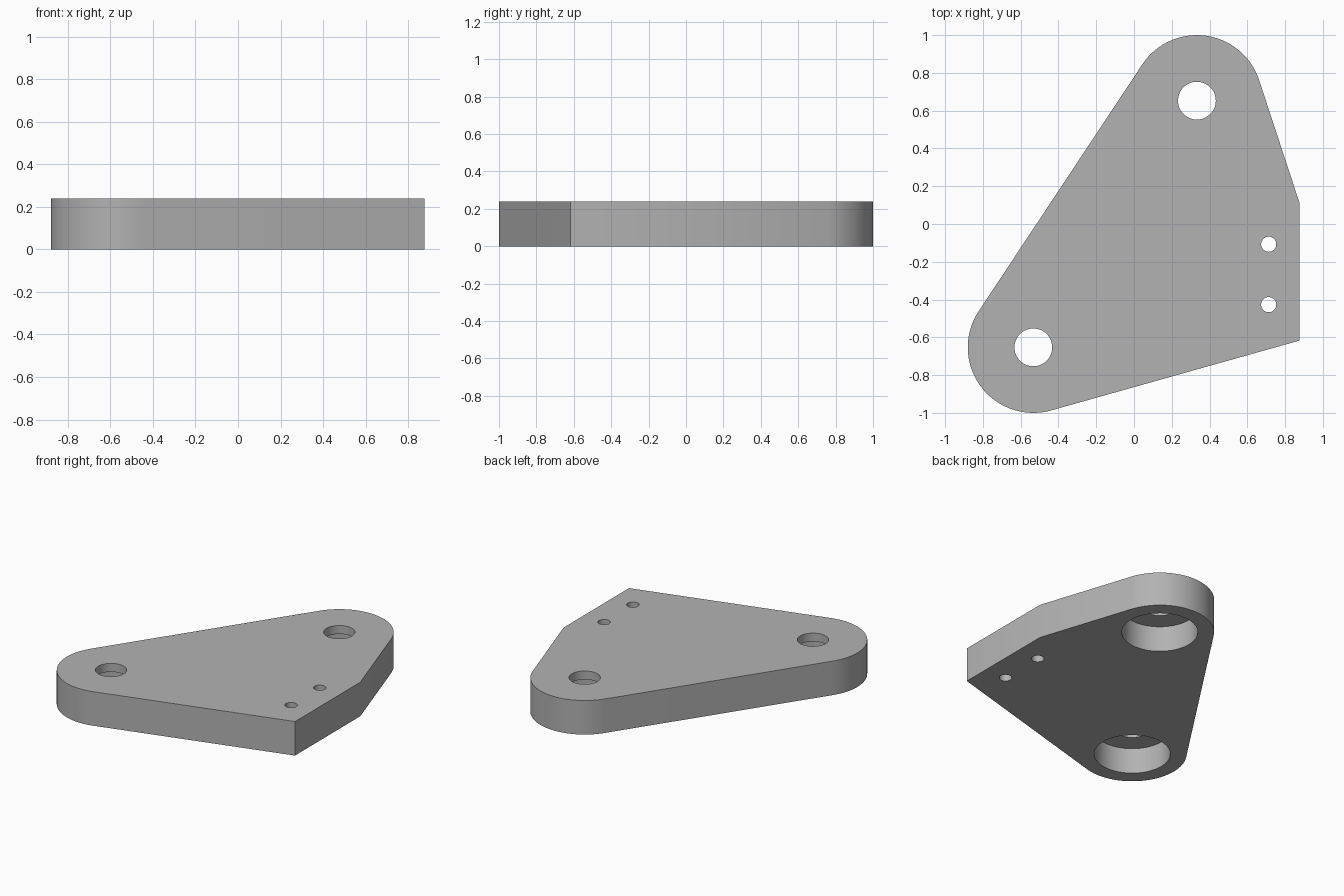
import bpy, bmesh, math
from mathutils import Vector

if "Cube" in bpy.data.objects:
    bpy.data.objects.remove(bpy.data.objects["Cube"])

HEIGHT = 0.24
LOBE_R = 0.347
TOP_LOBE = Vector((0.333, 0.653))
LOW_LOBE = Vector((-0.533, -0.653))
CORNER_LOW = Vector((0.877, -0.617))
CORNER_HIGH = Vector((0.877, 0.11))

grey = bpy.data.materials.new("plain grey")
grey.diffuse_color = (0.45, 0.45, 0.45, 1)
grey.use_nodes = True
grey.node_tree.nodes["Principled BSDF"].inputs["Base Color"].default_value = grey.diffuse_color


def tangent_angle(centre, point, side):
    """Angle on the lobe where the line to an outside point touches it."""
    d = point - centre
    return math.atan2(d.y, d.x) + side * math.acos(LOBE_R / d.length)


def arc(centre, start, end, steps=40):
    end = start + (end - start) % math.tau
    return [centre + LOBE_R * Vector((math.cos(a), math.sin(a)))
            for a in (start + (end - start) * i / steps for i in range(steps + 1))]


def prism(name, outline, z0, z1):
    """Closed solid from a counter-clockwise outline."""
    bm = bmesh.new()
    base = bm.faces.new([bm.verts.new((p.x, p.y, z0)) for p in outline])
    new = bmesh.ops.extrude_face_region(bm, geom=[base], use_keep_orig=True)["geom"]
    bmesh.ops.translate(bm, vec=(0, 0, z1 - z0),
                        verts=[g for g in new if isinstance(g, bmesh.types.BMVert)])
    bmesh.ops.recalc_face_normals(bm, faces=bm.faces)
    mesh = bpy.data.meshes.new(name)
    bm.to_mesh(mesh)
    bm.free()
    mesh.materials.append(grey)
    obj = bpy.data.objects.new(name, mesh)
    bpy.context.collection.objects.link(obj)
    return obj


def drill(target, x, y, radius, z0, z1):
    """Cut a round hole between two heights."""
    circle = [Vector((x + radius * math.cos(math.tau * i / 64),
                      y + radius * math.sin(math.tau * i / 64))) for i in range(64)]
    cutter = prism("hole_cutter", circle, z0, z1)
    cutter.hide_render = True
    mod = target.modifiers.new("hole", 'BOOLEAN')
    mod.operation, mod.solver, mod.object = 'DIFFERENCE', 'EXACT', cutter
    bpy.context.view_layer.objects.active = target
    bpy.ops.object.modifier_apply(modifier=mod.name)
    bpy.data.objects.remove(cutter)


# Plate: two round lobes joined by tangent lines to a straight right edge
span = TOP_LOBE - LOW_LOBE
left = math.atan2(span.y, span.x) + math.pi / 2
outline = [CORNER_LOW, CORNER_HIGH]
outline += arc(TOP_LOBE, tangent_angle(TOP_LOBE, CORNER_HIGH, 1), left)
outline += arc(LOW_LOBE, left, tangent_angle(LOW_LOBE, CORNER_LOW, -1))
plate = prism("mounting_plate", outline, 0, HEIGHT)

# Lobe holes, each with a wide counterbore from below
for c in (TOP_LOBE, LOW_LOBE):
    drill(plate, c.x, c.y, 0.243, -0.1, 0.18)
    drill(plate, c.x, c.y, 0.1, 0.1, HEIGHT + 0.1)

# Small fixing holes by the right edge
for y in (-0.107, -0.427):
    drill(plate, 0.713, y, 0.04, -0.1, HEIGHT + 0.1)

plate.select_set(True)
bpy.context.view_layer.objects.active = plate
bpy.ops.object.shade_smooth_by_angle(angle=math.radians(30))
